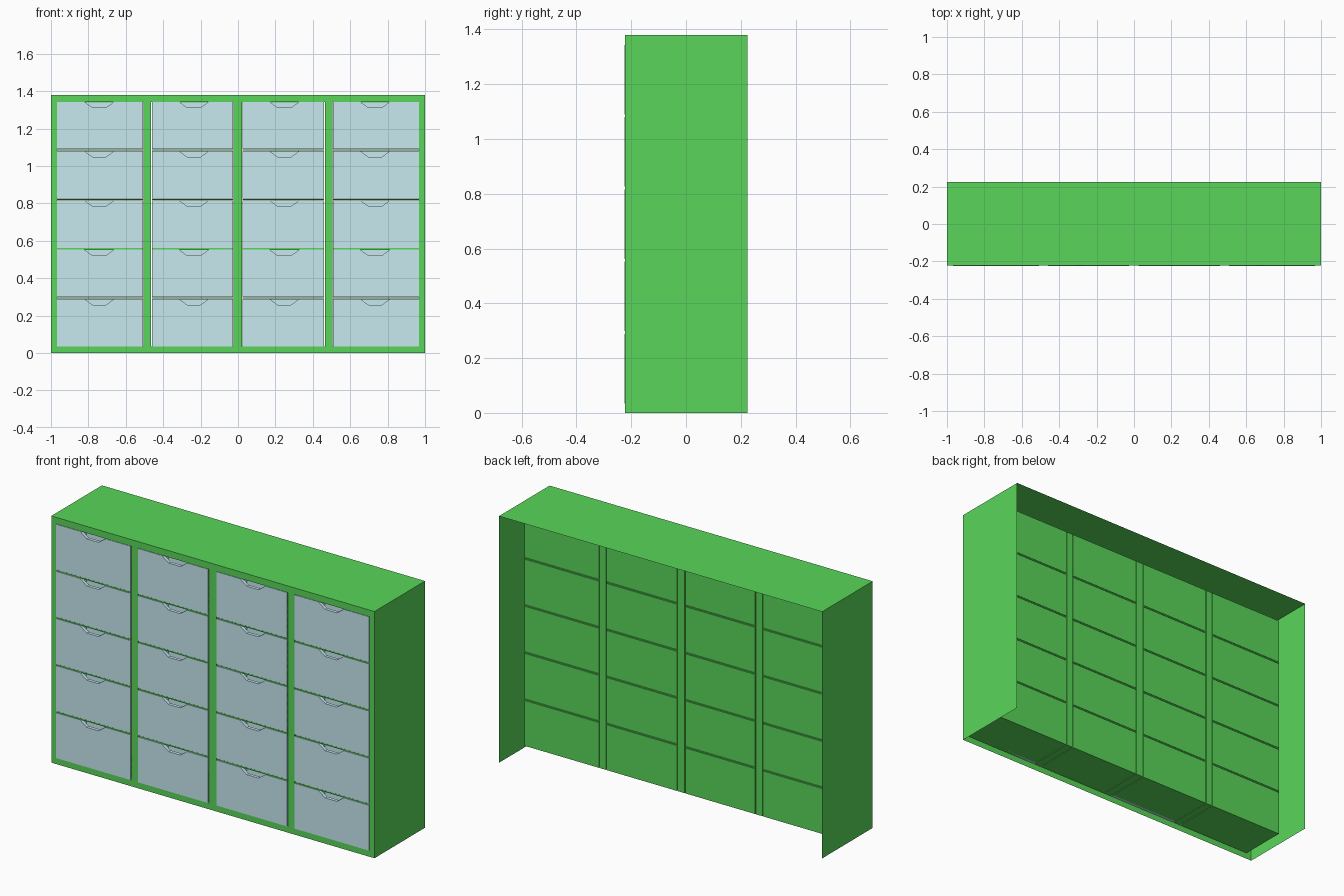
import bpy, bmesh

if "Cube" in bpy.data.objects:
    bpy.data.objects.remove(bpy.data.objects["Cube"])

def material(name, col):
    m = bpy.data.materials.new(name)
    m.diffuse_color = (*col, 1)
    m.use_nodes = True
    m.node_tree.nodes["Principled BSDF"].inputs["Base Color"].default_value = m.diffuse_color
    return m

GREEN = material("green_paint", (0.10, 0.67, 0.10))
PALE = material("pale_drawer", (0.57, 0.82, 0.87))

FRONT, BACK, PANEL = -0.222, 0.225, 0.045     # depth positions
TOP, Z0, Z1, XI = 1.38, 0.035, 1.343, 0.968   # cabinet height and opening
GAP, SLIT = 0.010, 0.004                      # between rows, beside dividers

def make(name, faces, mat):
    """Object from a list of polygons."""
    bm = bmesh.new()
    for f in faces:
        bm.faces.new([bm.verts.new(p) for p in f])
    bmesh.ops.remove_doubles(bm, verts=bm.verts, dist=1e-5)
    me = bpy.data.meshes.new(name)
    bm.to_mesh(me)
    bm.free()
    me.materials.append(mat)
    ob = bpy.data.objects.new(name, me)
    bpy.context.collection.objects.link(ob)
    return ob

def rect_y(x0, x1, z0, z1, y):
    return [(x0, y, z0), (x1, y, z0), (x1, y, z1), (x0, y, z1)]

def rect_x(x, y0, y1, z0, z1):
    return [(x, y0, z0), (x, y1, z0), (x, y1, z1), (x, y0, z1)]

def rect_z(x0, x1, y0, y1, z):
    return [(x0, y0, z), (x1, y0, z), (x1, y1, z), (x0, y1, z)]

def box(name, x0, x1, y0, y1, z0, z1, mat):
    return make(name, [rect_y(x0, x1, z0, z1, y0), rect_y(x1, x0, z0, z1, y1),
                       rect_x(x1, y0, y1, z0, z1), rect_x(x0, y1, y0, z0, z1),
                       rect_z(x0, x1, y0, y1, z1), rect_z(x0, x1, y1, y0, z0)], mat)

# outer shell: thin top and sides, open back and underside
make("cabinet_shell", [rect_z(-1, 1, FRONT, BACK, TOP),
                       rect_x(1, FRONT, BACK, 0, TOP),
                       rect_x(-1, BACK, FRONT, 0, TOP)], GREEN)

# front frame around the opening
outer, inner = rect_y(-1, 1, 0, TOP, FRONT), rect_y(-XI, XI, Z0, Z1, FRONT)
make("front_frame", [[outer[i], outer[(i + 1) % 4], inner[(i + 1) % 4], inner[i]]
                     for i in range(4)], GREEN)

# columns (left, right, handle centre) and row heights
cols = [(-0.968, -0.508, -0.742), (-0.46, -0.027, -0.236),
        (0.025, 0.46, 0.248), (0.508, 0.968, 0.733)]
h = (Z1 - Z0 - 4 * GAP) / 5
rows = [Z0 + r * (h + GAP) for r in range(5)]

# one open-fronted compartment sleeve per drawer
for x0, x1, _ in cols:
    for z in rows:
        make("compartment", [rect_y(x1, x0, z, z + h, PANEL),
                             rect_z(x0, x1, PANEL, FRONT, z),
                             rect_z(x0, x1, FRONT, PANEL, z + h),
                             rect_x(x0, PANEL, FRONT, z, z + h),
                             rect_x(x1, FRONT, PANEL, z, z + h)], GREEN)
    # shelves between the compartments
    for z in rows[1:]:
        box("shelf", x0, x1, FRONT, PANEL, z - GAP + 0.002, z - 0.002, GREEN)

# upright dividers with a narrow slit on each side
for a, b in zip(cols, cols[1:]):
    box("divider", a[1] + SLIT, b[0] - SLIT, FRONT, PANEL, Z0, Z1, GREEN)

def drawer(x0, x1, z0, z1, c):
    """Open drawer tray with a finger notch cut in its front."""
    y0, y1, yb = -0.225, -0.207, PANEL - 0.004
    half = [(0.078, 0), (0.068, -0.008), (0.036, -0.031)]
    notch = half + [(-x, z) for x, z in reversed(half)]
    prof = [(x0, z0), (x1, z0), (x1, z1)] + [(c + x, z1 + z) for x, z in notch] + [(x0, z1)]
    f = [(x, y0, z) for x, z in prof]
    b = [(x, y1, z) for x, z in prof]
    n = len(prof)
    faces = [f, b[::-1]] + [[f[i], b[i], b[(i + 1) % n], f[(i + 1) % n]] for i in range(n)]
    make("drawer_front", faces, PALE)
    e = 0.001
    zt = z1 - 0.003
    make("drawer_tray", [rect_z(x0 + e, x1 - e, y1, yb, z0 + e),
                         rect_y(x0 + e, x1 - e, z0 + e, zt, yb),
                         rect_x(x0 + e, y1, yb, z0 + e, zt),
                         rect_x(x1 - e, yb, y1, z0 + e, zt)], PALE)

# four columns of five drawers
for x0, x1, c in cols:
    for z in rows:
        drawer(x0, x1, z, z + h, c)
